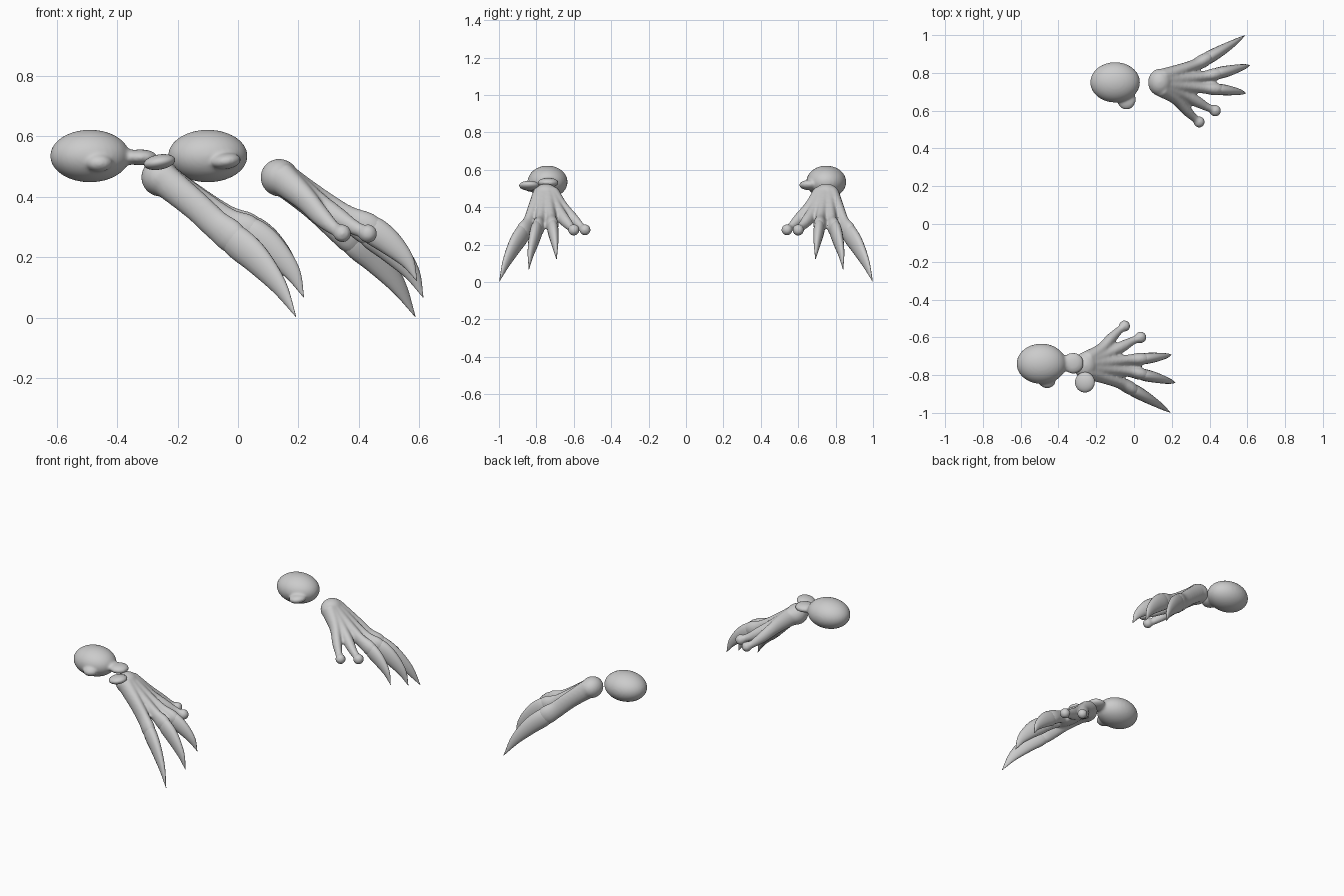
import bpy, bmesh, math
from mathutils import Vector, Matrix

UP = Vector((0, 0, 1))


def spline(keys, steps=6):
    """Catmull-Rom through (x, y, z, half width, half height) keys."""
    k = [Vector(p) for p in keys]
    k = [k[0] * 2 - k[1]] + k + [k[-1] * 2 - k[-2]]
    out = []
    for a, b, c, d in zip(k, k[1:], k[2:], k[3:]):
        for i in range(steps):
            t = i / steps
            out.append((b * 2 + (c - a) * t + (a * 2 - b * 5 + c * 4 - d) * t * t
                        + (b * 3 - a - c * 3 + d) * t ** 3) * 0.5)
    return out + [k[-2]]


def tube(bm, keys, sides=16):
    """Closed tapering tube with elliptical section."""
    pts = spline(keys)
    rings = []
    for i, p in enumerate(pts):
        c = p[:]
        tan = Vector(pts[min(i + 1, len(pts) - 1)][:3]) - Vector(pts[max(i - 1, 0)][:3])
        side = tan.cross(UP).normalized()
        up = side.cross(tan).normalized()
        w, h = max(c[3], 0.001), max(c[4], 0.001)
        rings.append([bm.verts.new(Vector(c[:3]) + side * w * math.cos(a) + up * h * math.sin(a))
                      for a in (2 * math.pi * j / sides for j in range(sides))])
    for r, s in zip(rings, rings[1:]):
        for j in range(sides):
            n = (j + 1) % sides
            bm.faces.new((r[j], r[n], s[n], s[j]))
    bm.faces.new(rings[0])
    bm.faces.new(rings[-1])


def blob(bm, centre, radii, tilt=0):
    m = (Matrix.Translation(centre) @ Matrix.Rotation(math.radians(tilt), 4, 'Y')
         @ Matrix.Diagonal((*radii, 1)))
    bmesh.ops.create_uvsphere(bm, u_segments=32, v_segments=20, radius=1, matrix=m)


def finish(name, bm, side=1, dx=0, fuse=True):
    """Mirror / shift into place, and fuse overlapping pieces smoothly."""
    for v in bm.verts:
        v.co.y *= side
        v.co.x += dx
    bmesh.ops.recalc_face_normals(bm, faces=bm.faces)
    for f in bm.faces:
        f.smooth = True
    me = bpy.data.meshes.new(name)
    bm.to_mesh(me)
    bm.free()
    ob = bpy.data.objects.new(name, me)
    bpy.context.collection.objects.link(ob)
    if fuse:
        r = ob.modifiers.new("fuse", 'REMESH')
        r.mode = 'VOXEL'
        r.voxel_size = 0.007
        r.use_smooth_shade = True
        s = ob.modifiers.new("soften", 'SMOOTH')
        s.factor = 0.5
        s.iterations = 7
    return ob


# metacarpals and fingers from wrist to knuckle
BONES = [
    [(.14, .775, .465, .045, .055), (.25, .815, .375, .034, .05), (.32, .84, .31, .032, .05),
     (.37, .866, .27, .036, .056), (.40, .885, .24, .026, .045)],
    [(.14, .76, .465, .045, .055), (.26, .77, .385, .034, .046), (.36, .78, .325, .028, .04),
     (.42, .79, .295, .034, .05), (.455, .80, .27, .026, .045)],
    [(.14, .74, .465, .045, .055), (.26, .73, .39, .034, .045), (.36, .72, .335, .028, .038),
     (.425, .715, .305, .034, .045), (.46, .712, .28, .026, .04)],
    [(.14, .73, .465, .045, .055), (.25, .69, .385, .032, .042), (.33, .65, .332, .030, .034),
     (.385, .62, .298, .022, .025), (.43, .602, .28, .02, .02)],
    [(.14, .72, .465, .045, .055), (.22, .665, .395, .032, .042), (.275, .605, .335, .028, .034),
     (.315, .565, .298, .021, .024), (.343, .542, .28, .02, .02)],
]
# curved claws, taller than wide
CLAWS = [
    [(.35, .855, .287, .022, .035), (.39, .878, .252, .033, .054), (.455, .915, .195, .029, .050),
     (.53, .96, .105, .017, .030), (.587, .998, .003, .001, .001)],
    [(.405, .787, .302, .020, .034), (.445, .798, .278, .031, .051), (.505, .812, .23, .028, .048),
     (.573, .83, .152, .016, .029), (.613, .84, .067, .001, .001)],
    [(.41, .716, .31, .020, .03), (.445, .713, .29, .029, .046), (.50, .707, .25, .026, .042),
     (.558, .699, .19, .015, .025), (.592, .692, .122, .001, .001)],
]


def clawed_hand(prefix, side, dx):
    bm = bmesh.new()
    blob(bm, (.138, .75, .463), (.064, .072, .062), 35)      # wrist
    blob(bm, (.25, .745, .38), (.12, .09, .038), 38)         # palm
    for keys in BONES:
        tube(bm, keys)
    blob(bm, (.43, .60, .278), (.031, .031, .031))           # round fingertips
    blob(bm, (.345, .54, .279), (.030, .030, .030))
    finish(prefix + "_hand", bm, side, dx)
    bm = bmesh.new()
    for keys in CLAWS:
        tube(bm, keys)
    finish(prefix + "_claws", bm, side, dx, fuse=False)


clawed_hand("rear", 1, 0)
clawed_hand("front", -1, -.395)

# front arm ball with neck and side bump
bm = bmesh.new()
blob(bm, (-.49, -.74, .535), (.132, .107, .087))
blob(bm, (-.46, -.83, .512), (.045, .04, .03))
tube(bm, [(-.42, -.74, .535, .06, .05), (-.37, -.738, .532, .045, .028),
          (-.33, -.737, .53, .045, .025), (-.30, -.737, .53, .04, .022)])
blob(bm, (-.322, -.737, .531), (.056, .056, .026))
finish("front_arm_ball", bm)

# small loose pad beside the front wrist
bm = bmesh.new()
blob(bm, (-.26, -.838, .515), (.053, .054, .025), -10)
finish("front_wrist_pad", bm, fuse=False)

# rear arm ball with its side bump
bm = bmesh.new()
blob(bm, (-.10, .75, .535), (.132, .107, .087))
blob(bm, (-.04, .66, .518), (.05, .055, .027), -8)
finish("rear_arm_ball", bm)
